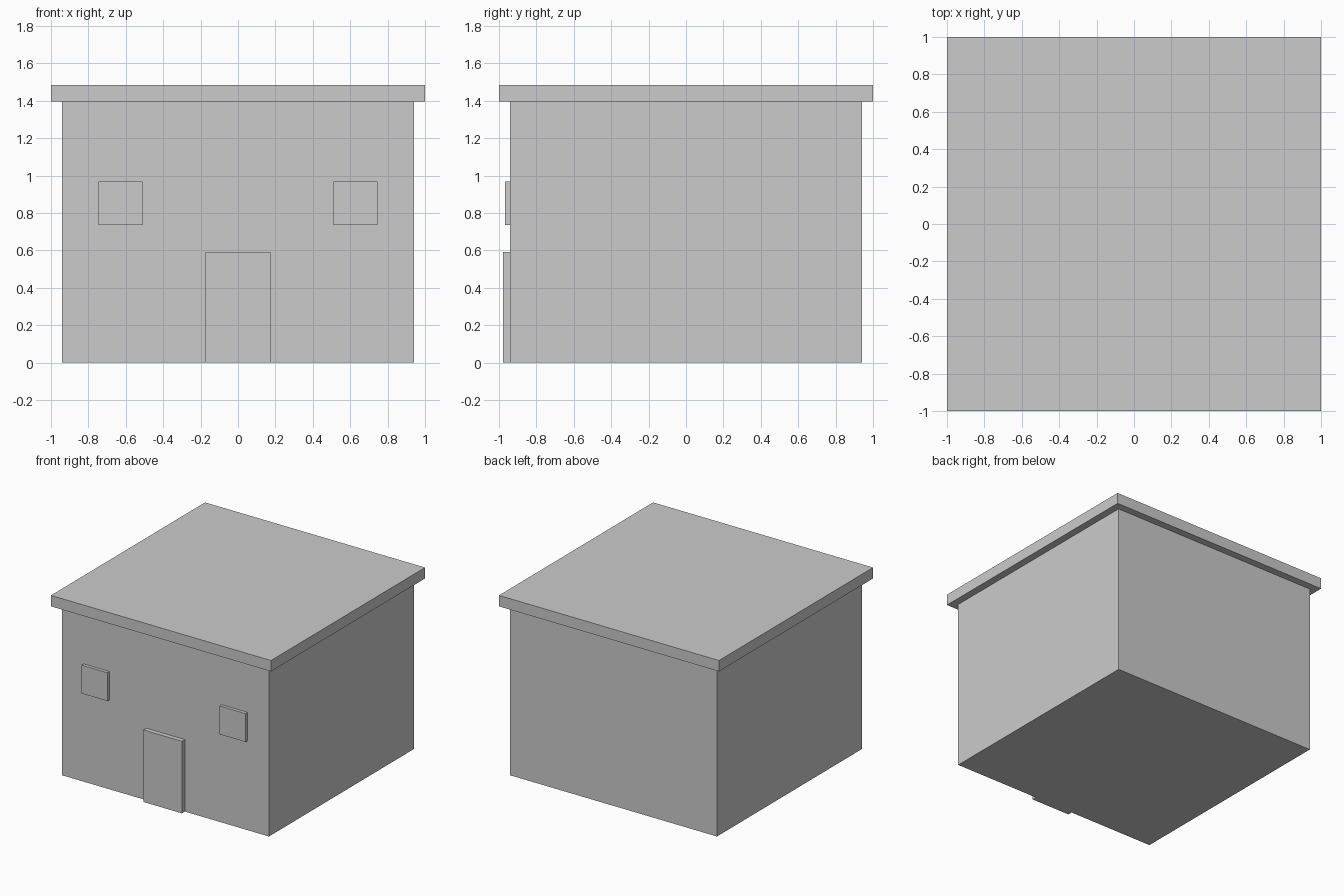
import bpy

if "Cube" in bpy.data.objects:
    bpy.data.objects.remove(bpy.data.objects["Cube"])


def box(name, x, y, z):
    """Box spanning the given (min, max) ranges."""
    spans = (x, y, z)
    bpy.ops.mesh.primitive_cube_add(size=1, location=[(a + b) / 2 for a, b in spans])
    ob = bpy.context.object
    ob.name = name
    ob.scale = [b - a for a, b in spans]
    bpy.ops.object.transform_apply(location=False, rotation=False, scale=True)
    return ob


WALL = 0.94
EAVE = 1.395

# Main body and overhanging flat roof
box("walls", (-WALL, WALL), (-WALL, WALL), (0, EAVE))
box("roof", (-1, 1), (-1, 1), (EAVE, 1.485))

# Door, set slightly into the front wall
box("door", (-0.175, 0.175), (-0.978, -WALL + 0.01), (0, 0.592))

# Pair of square windows
for side, cx in (("left", -0.628), ("right", 0.628)):
    box(f"window_{side}", (cx - 0.118, cx + 0.118), (-0.967, -WALL + 0.01), (0.735, 0.968))
